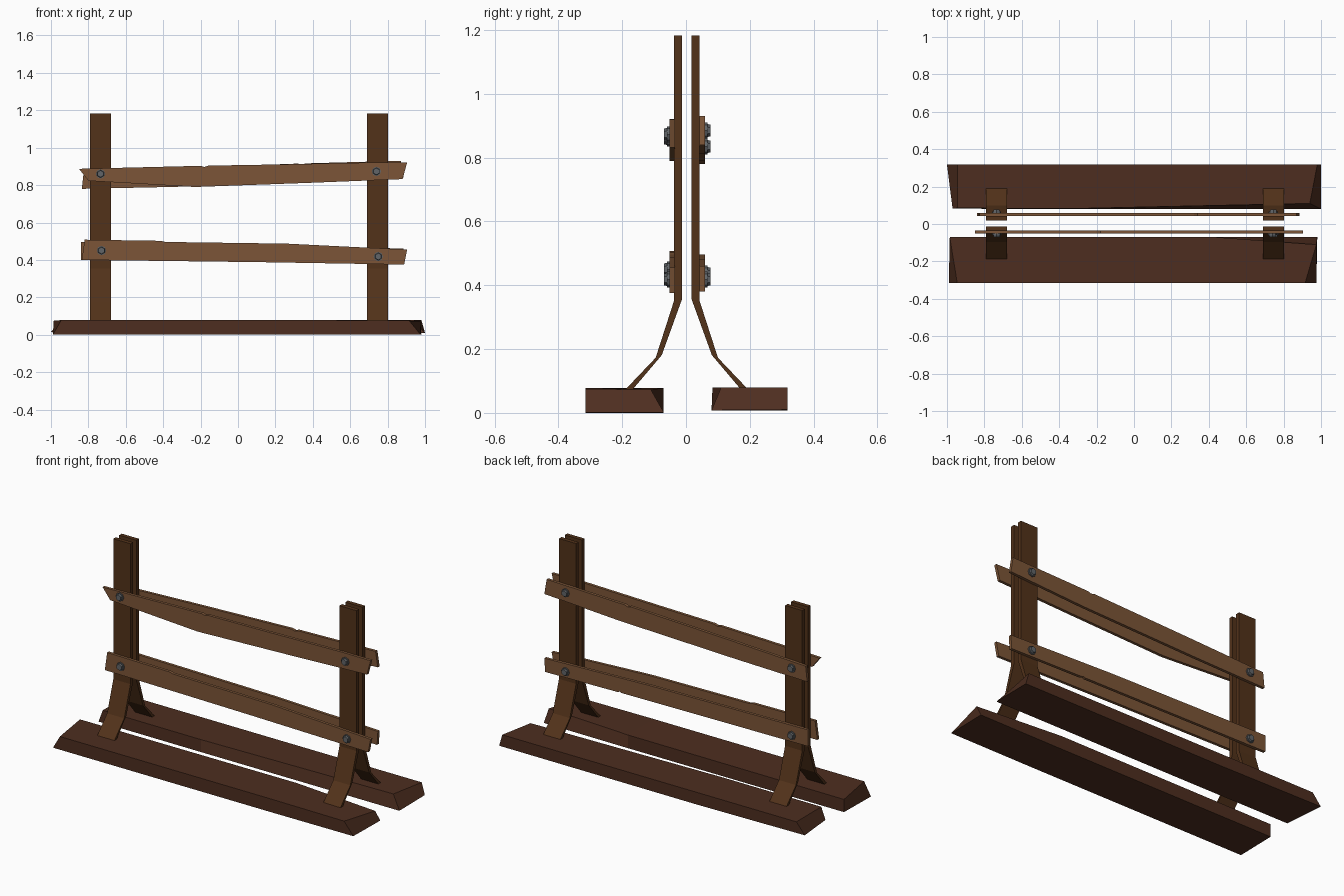
import bpy, bmesh, math
from mathutils import Vector, Matrix

if "Cube" in bpy.data.objects:
    bpy.data.objects.remove(bpy.data.objects["Cube"])


def material(name, rgb):
    m = bpy.data.materials.new(name)
    m.diffuse_color = (*rgb, 1)
    m.use_nodes = True
    m.node_tree.nodes["Principled BSDF"].inputs["Base Color"].default_value = m.diffuse_color
    return m


BEAM = material("dark_wood", (0.075, 0.027, 0.014))
POST = material("post_wood", (0.085, 0.032, 0.010))
PLANK = material("light_wood", (0.20, 0.090, 0.038))
METAL = material("bolt_metal", (0.12, 0.13, 0.14))


def finish(name, bm, mat):
    bmesh.ops.recalc_face_normals(bm, faces=bm.faces[:])
    me = bpy.data.meshes.new(name)
    bm.to_mesh(me)
    bm.free()
    me.materials.append(mat)
    ob = bpy.data.objects.new(name, me)
    bpy.context.collection.objects.link(ob)
    return ob


def prism(name, outline, offset, mat):
    """Extrude a flat outline of 3D points along an offset vector."""
    bm = bmesh.new()
    face = bm.faces.new([bm.verts.new(p) for p in outline])
    res = bmesh.ops.extrude_face_region(bm, geom=[face])
    verts = [v for v in res["geom"] if isinstance(v, bmesh.types.BMVert)]
    bmesh.ops.translate(bm, verts=verts, vec=Vector(offset))
    return finish(name, bm, mat)


def loft(name, sections, mat):
    """Join four-sided sections into a closed beam."""
    bm = bmesh.new()
    rings = [[bm.verts.new(p) for p in s] for s in sections]
    for a, b in zip(rings, rings[1:]):
        for i in range(4):
            j = (i + 1) % 4
            bm.faces.new((a[i], a[j], b[j], b[i]))
    bm.faces.new(rings[0])
    bm.faces.new(rings[-1])
    return finish(name, bm, mat)


# ground beams: each section is outer bottom, inner bottom, inner top, outer top
loft("front_ground_beam", [
    [(-.99, -.315, 0), (-.985, -.07, 0), (-.985, -.07, .075), (-.945, -.315, .078)],
    [(.43, -.315, 0), (.43, -.07, 0), (.43, -.07, .078), (.43, -.315, .078)],
    [(.975, -.315, .002), (.98, -.07, .002), (.975, -.11, .073), (.915, -.315, .075)],
], BEAM)
loft("back_ground_beam", [
    [(-1, .318, .015), (-.97, .082, .008), (-.945, .085, .08), (-.945, .318, .08)],
    [(-.3, .318, .008), (-.3, .08, .008), (-.3, .083, .08), (-.3, .318, .08)],
    [(1, .318, .01), (1, .08, .008), (.94, .11, .08), (.98, .318, .08)],
], BEAM)

# bent posts, splayed at the foot
profile = [(.195, .07), (.097, .173), (.039, .353), (.039, 1.183),
           (.015, 1.183), (.015, .355), (.078, .181), (.172, .07)]
for side, sy, shift in (("front", -1, -.003), ("back", 1, .003)):
    for lr, x in (("left", -.79), ("right", .69)):
        pts = [(x, sy * y + (shift if sy > 0 else .002), z) for y, z in profile]
        prism(f"{side}_{lr}_post", pts, (.112, 0, 0), POST)

# rough planks: outlines in x, z with small chips on the edges
planks = {
    "front_upper_plank": (-.052, [
        (-.80, .823), (-.23, .79), (.38, .812), (.88, .832), (.904, .92),
        (.72, .921), (.20, .91), (-.16, .904), (-.18, .897), (-.20, .903), (-.85, .887)]),
    "front_lower_plank": (-.052, [
        (-.835, .40), (.12, .388), (.888, .375), (.904, .455),
        (.26, .487), (-.39, .496), (-.41, .502), (-.82, .508)]),
    "back_upper_plank": (.043, [
        (-.835, .78), (-.36, .79), (.40, .813), (.885, .84), (.87, .93),
        (.36, .916), (.34, .909), (.32, .915), (-.35, .89), (-.825, .87)]),
    "back_lower_plank": (.043, [
        (-.84, .40), (.38, .389), (.39, .394), (.41, .388), (.88, .38),
        (.885, .46), (.20, .482), (-.84, .497)]),
}
for name, (y, pts) in planks.items():
    prism(name, [(x, y, z) for x, z in pts], (0, .017, 0), PLANK)


# bolts: washer plus tapered hexagonal head
def bolt(name, x, z, sy):
    bm = bmesh.new()
    base = .052 if sy < 0 else .06
    for sides, r1, r2, depth, off in ((8, .025, .025, .008, .003),
                                      (6, .021, .018, .012, .011)):
        m = (Matrix.Translation((x, sy * (base + off), z))
             @ Matrix.Rotation(-sy * math.pi / 2, 4, "X"))
        bmesh.ops.create_cone(bm, cap_ends=True, segments=sides, radius1=r1,
                              radius2=r2, depth=depth, matrix=m)
    finish(name, bm, METAL)


bolts = {-1: [(-.735, .86), (.74, .873), (-.73, .45), (.75, .418)],
         1: [(-.735, .835), (.745, .885), (-.735, .437), (.745, .418)]}
for sy, spots in bolts.items():
    for i, (x, z) in enumerate(spots):
        bolt(f"{'front' if sy < 0 else 'back'}_bolt_{i + 1}", x, z, sy)
